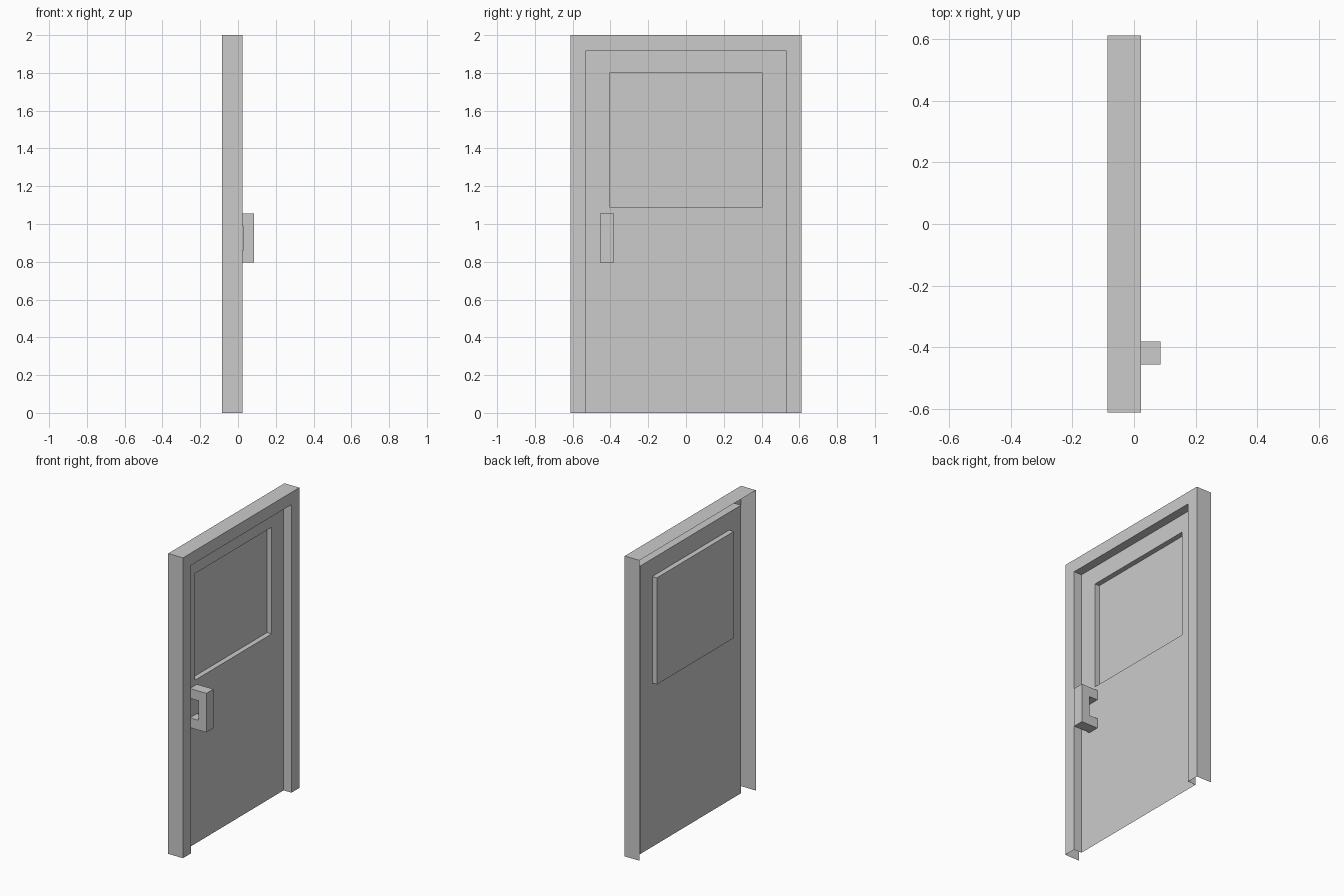
import bpy, bmesh

if "Cube" in bpy.data.objects:
    bpy.data.objects.remove(bpy.data.objects["Cube"])

FRONT, BACK, PANEL, PANE = 0.023, -0.086, -0.035, -0.069


def make_object(name, bm):
    mesh = bpy.data.meshes.new(name)
    bm.to_mesh(mesh)
    bm.free()
    obj = bpy.data.objects.new(name, mesh)
    bpy.context.collection.objects.link(obj)
    return obj


def add_ring(bm, x, half_width, bottom, top):
    corners = [(-half_width, bottom), (-half_width, top),
               (half_width, top), (half_width, bottom)]
    return [bm.verts.new((x, y, z)) for y, z in corners]


def bridge(bm, rings, closed):
    for a, b in zip(rings, rings[1:]):
        for i in range(4 if closed else 3):
            j = (i + 1) % 4
            bm.faces.new((a[i], a[j], b[j], b[i]))


# Door frame: open-backed shell with outer side, front face and inner reveal
bm = bmesh.new()
stations = [(BACK, 0.612, 2.0), (FRONT, 0.612, 2.0),
            (FRONT, 0.53, 1.918), (PANEL, 0.53, 1.918)]
bridge(bm, [add_ring(bm, x, w, 0, h) for x, w, h in stations], False)
make_object("door_frame", bm)

# Door leaf: flat sheet with the window pressed in
bm = bmesh.new()
rings = [add_ring(bm, PANEL, 0.53, 0, 1.918),
         add_ring(bm, PANEL, 0.405, 1.09, 1.80),
         add_ring(bm, PANE, 0.405, 1.09, 1.80)]
bridge(bm, rings, True)
bm.faces.new(rings[-1])
make_object("door_leaf", bm)

# Handle: C-shaped profile extruded across the door
lo, hi, leg, grip, out = 0.795, 1.055, 0.065, 0.027, 0.086
profile = [(PANEL, lo), (out, lo), (out, hi), (PANEL, hi),
           (PANEL, hi - leg), (grip, hi - leg),
           (grip, lo + leg), (PANEL, lo + leg)]
bm = bmesh.new()
face = bm.faces.new([bm.verts.new((x, -0.456, z)) for x, z in profile])
new = bmesh.ops.extrude_face_region(bm, geom=[face])["geom"]
bmesh.ops.translate(bm, vec=(0, 0.074, 0),
                    verts=[g for g in new if isinstance(g, bmesh.types.BMVert)])
bmesh.ops.recalc_face_normals(bm, faces=bm.faces)
make_object("handle", bm)
